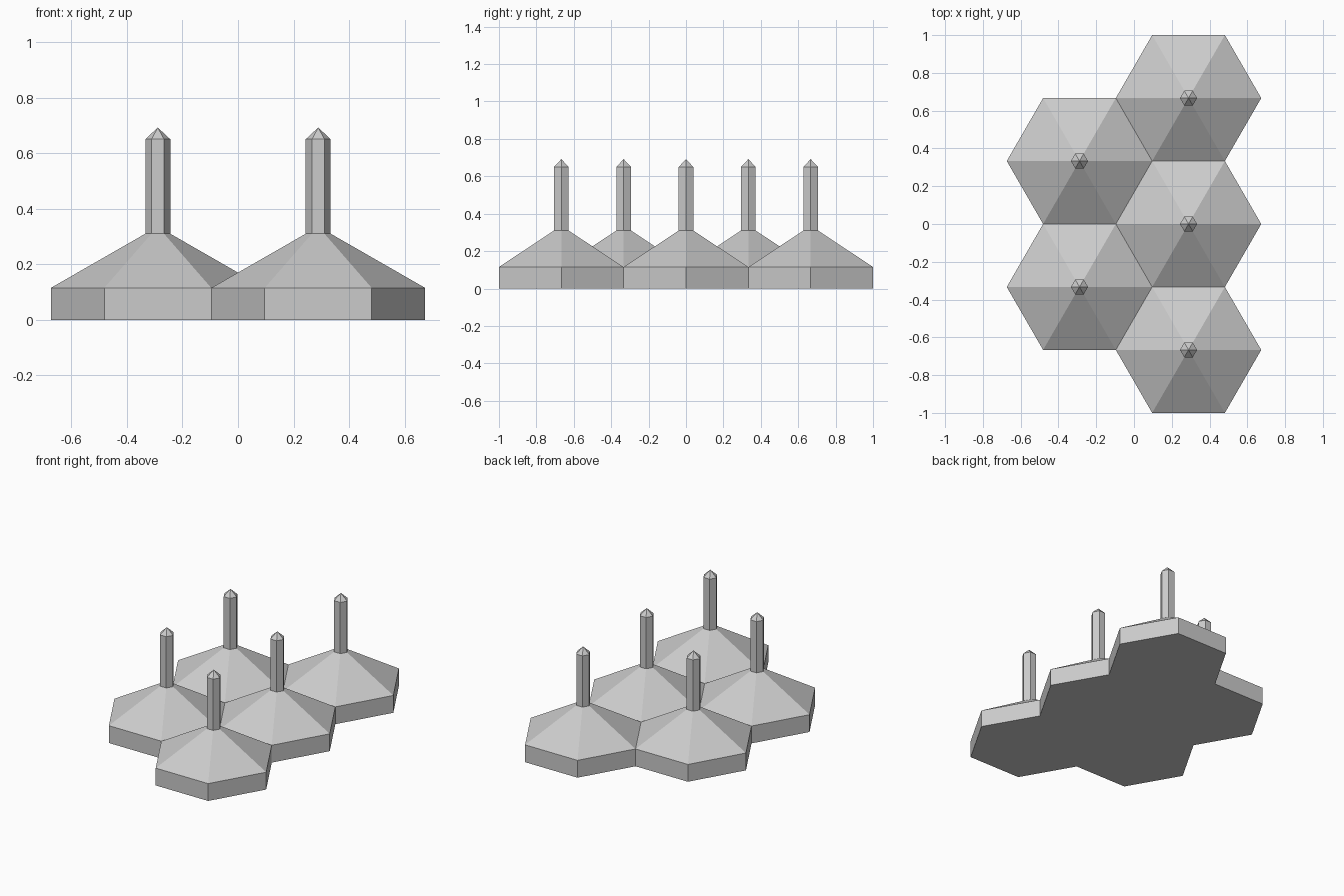
import bpy
import bmesh
from math import cos, sin, pi, sqrt

cube = bpy.data.objects.get("Cube")
if cube:
    bpy.data.objects.remove(cube, do_unlink=True)

# Single grey finish
GREY = (0.6, 0.6, 0.6, 1)
grey = bpy.data.materials.new("plain grey")
grey.use_nodes = True
grey.diffuse_color = GREY
grey.node_tree.nodes["Principled BSDF"].inputs["Base Color"].default_value = GREY

APOTHEM = 1 / 3
TILE = APOTHEM * 2 / sqrt(3)
POST = 0.045


def hex_loft(name, profile, x, y, tip=None):
    """Six-sided solid through (radius, height) rings, with an optional point."""
    bm = bmesh.new()
    rings = [[bm.verts.new((r * cos(i * pi / 3), r * sin(i * pi / 3), z))
              for i in range(6)] for r, z in profile]
    bm.faces.new(rings[0][::-1])
    for low, high in zip(rings, rings[1:]):
        for i in range(6):
            j = (i + 1) % 6
            bm.faces.new((low[i], low[j], high[j], high[i]))
    if tip is None:
        bm.faces.new(rings[-1])
    else:
        peak = bm.verts.new((0, 0, tip))
        for i in range(6):
            bm.faces.new((rings[-1][i], rings[-1][(i + 1) % 6], peak))
    mesh = bpy.data.meshes.new(name)
    bm.to_mesh(mesh)
    bm.free()
    mesh.materials.append(grey)
    obj = bpy.data.objects.new(name, mesh)
    obj.location = (x, y, 0)
    bpy.context.collection.objects.link(obj)


# Interlocking columns of tiles: three on the left, two on the right
column = TILE * 0.75
spots = [(column, row * APOTHEM) for row in (-2, 0, 2)]
spots += [(-column, row * APOTHEM) for row in (-1, 1)]

for n, (x, y) in enumerate(spots, 1):
    # Base slab with sloped roof, then the pointed post
    hex_loft(f"roof_tile_{n}", [(TILE, 0), (TILE, 0.115), (POST, 0.31)], x, y)
    hex_loft(f"post_{n}", [(POST, 0.31), (POST, 0.65)], x, y, tip=0.692)
